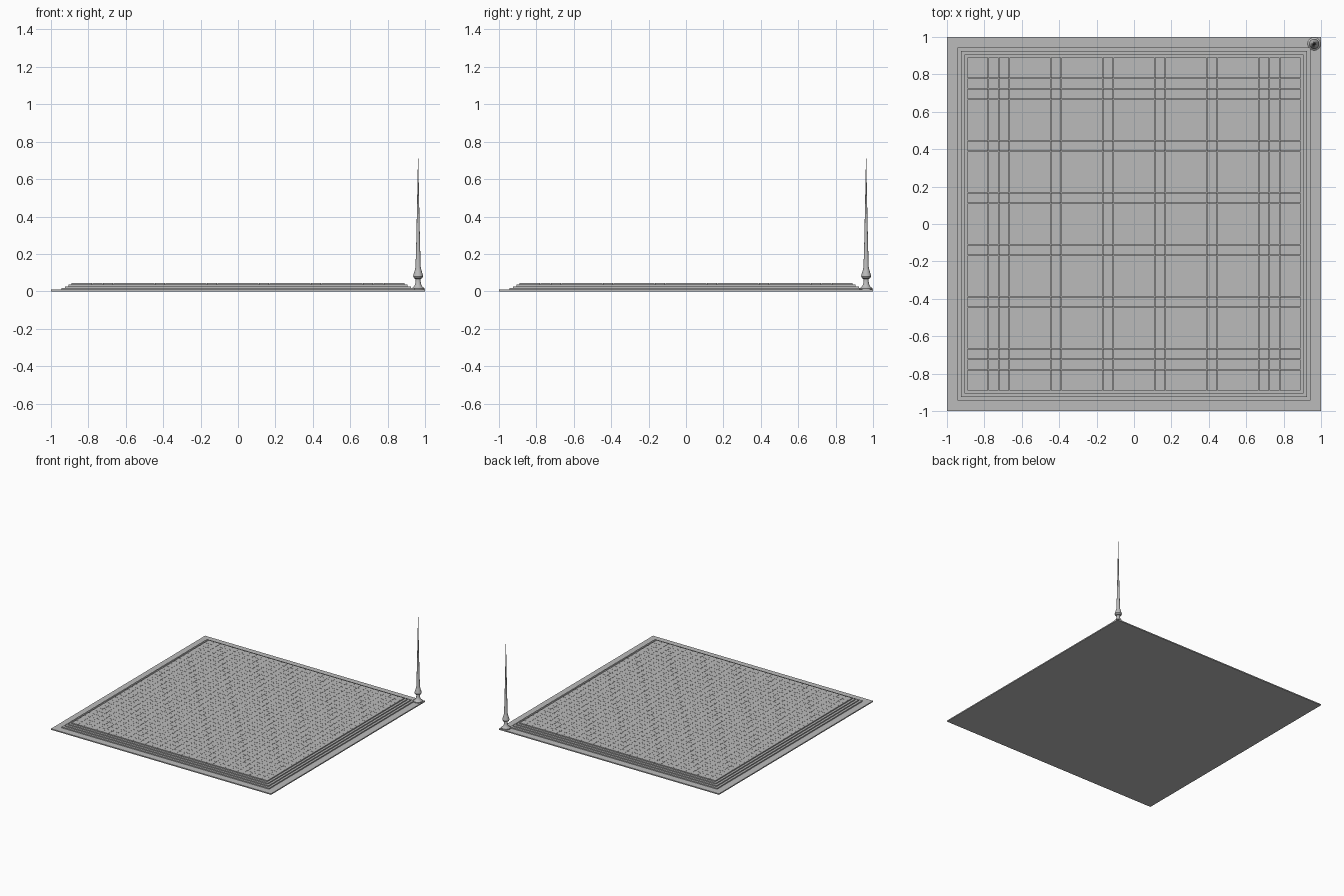
import bpy, bmesh, math
from mathutils import Matrix

if "Cube" in bpy.data.objects:
    bpy.data.objects.remove(bpy.data.objects["Cube"])

stone = bpy.data.materials.new("grey stone")
stone.diffuse_color = (0.5, 0.5, 0.5, 1)
stone.use_nodes = True
stone.node_tree.nodes["Principled BSDF"].inputs["Base Color"].default_value = stone.diffuse_color


def make_object(name, bm):
    bmesh.ops.recalc_face_normals(bm, faces=bm.faces)
    mesh = bpy.data.meshes.new(name)
    bm.to_mesh(mesh)
    bm.free()
    mesh.materials.append(stone)
    ob = bpy.data.objects.new(name, mesh)
    bpy.context.collection.objects.link(ob)
    return ob


def add_box(bm, x, y, half, z0, z1):
    m = Matrix.Translation((x, y, (z0 + z1) / 2)) @ Matrix.Diagonal((2 * half, 2 * half, z1 - z0, 1))
    bmesh.ops.create_cube(bm, size=1, matrix=m)


# Stepped square platform
STEP = 0.009
for i, half in enumerate((1.0, 0.943, 0.925, 0.907)):
    bm = bmesh.new()
    add_box(bm, 0, 0, half, i * STEP, (i + 1) * STEP)
    make_object(f"platform_step_{i + 1}", bm)

# Paving tiles with hairline joints
N, HALF = 32, 0.89
pitch = 2 * HALF / N
bm = bmesh.new()
for i in range(N):
    for j in range(N):
        add_box(bm, -HALF + (i + 0.5) * pitch, -HALF + (j + 0.5) * pitch,
                pitch / 2 - 0.0006, 4 * STEP, 5 * STEP)
make_object("paving_tiles", bm)

# Slender corner spire, a turned profile of (radius, height)
profile = [(0.035, 0.009), (0.035, 0.016), (0.025, 0.023), (0.017, 0.034), (0.013, 0.055),
           (0.013, 0.066), (0.022, 0.070), (0.027, 0.080), (0.025, 0.090), (0.018, 0.112),
           (0.014, 0.130), (0.010, 0.26), (0.006, 0.45), (0.003, 0.60), (0.0008, 0.71)]
SIDES = 24
bm = bmesh.new()
rings = [[bm.verts.new((0.963 + r * math.cos(2 * math.pi * k / SIDES),
                        0.963 + r * math.sin(2 * math.pi * k / SIDES), z))
          for k in range(SIDES)] for r, z in profile]
for a, b in zip(rings, rings[1:]):
    for k in range(SIDES):
        n = (k + 1) % SIDES
        bm.faces.new((a[k], a[n], b[n], b[k]))
bm.faces.new(rings[0])
bm.faces.new(rings[-1])
spire = make_object("corner_spire", bm)
bpy.context.view_layer.objects.active = spire
spire.select_set(True)
bpy.ops.object.shade_smooth_by_angle(angle=math.radians(35))
